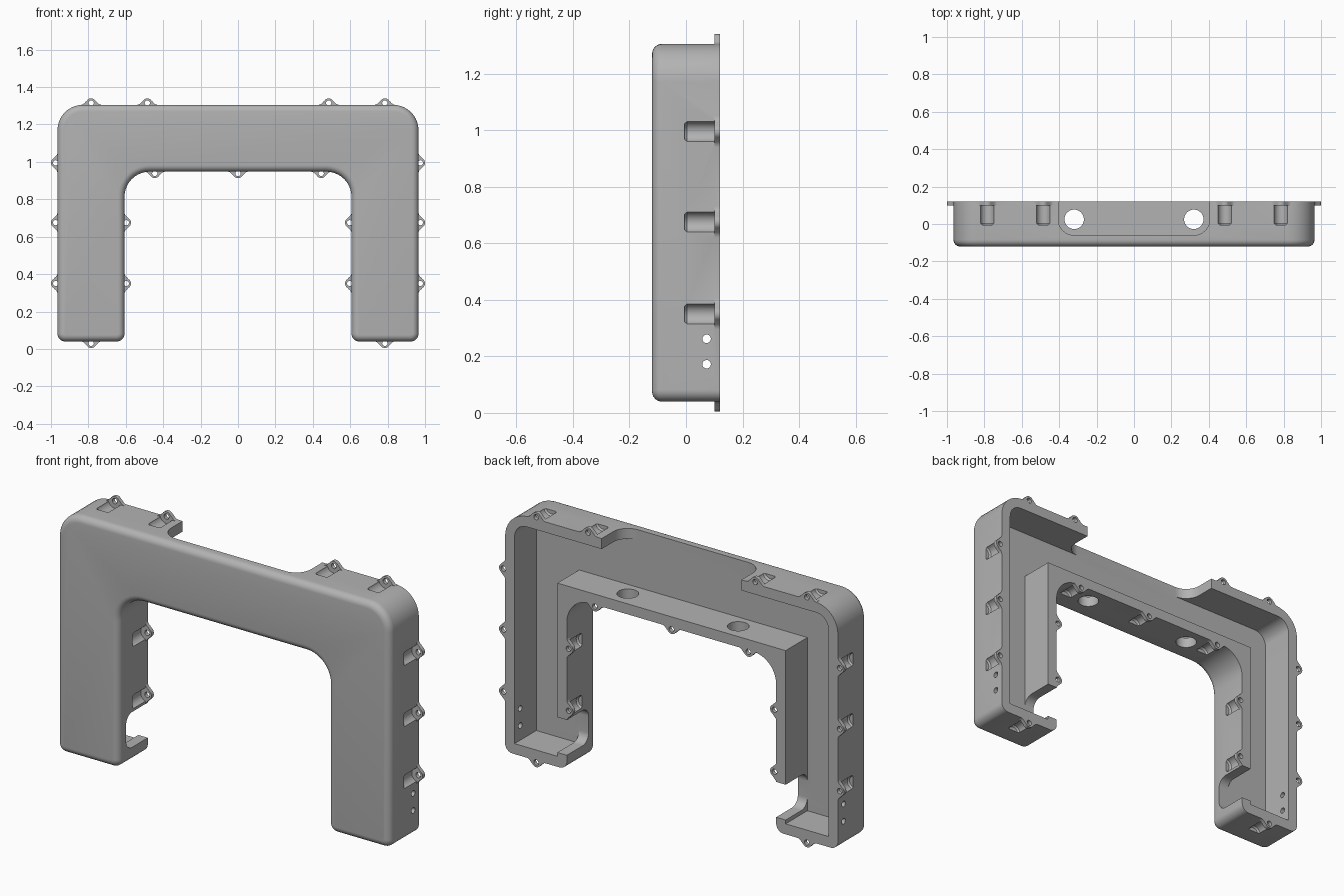
import bpy, bmesh, math
from mathutils import Vector

old = bpy.data.objects.get("Cube")
if old:
    bpy.data.objects.remove(old, do_unlink=True)

# Main dimensions
OUT_X, IN_X = 0.965, 0.607
BOTTOM, TOP, ARCH = 0.04, 1.305, 0.948
FRONT, BACK, FLOOR = -0.12, 0.12, -0.06
WALL, EDGE = 0.055, 0.035
LUG_FRONT = 0.1

grey = bpy.data.materials.new("matte grey")
grey.use_nodes = True
grey.diffuse_color = (0.45, 0.45, 0.45, 1)
grey.node_tree.nodes["Principled BSDF"].inputs["Base Color"].default_value = grey.diffuse_color


def rounded(corners, steps=10):
    """Outline through right-angled corners (a, b, radius)."""
    pts = []
    for i, (a, b, r) in enumerate(corners):
        p = Vector((a, b))
        if r <= 0:
            pts.append(p)
            continue
        u = (Vector(corners[i - 1][:2]) - p).normalized()
        v = (Vector(corners[(i + 1) % len(corners)][:2]) - p).normalized()
        c = p + r * (u + v)
        for k in range(steps + 1):
            t = math.pi / 2 * k / steps
            pts.append(c - r * (v * math.cos(t) + u * math.sin(t)))
    return pts


def arch_outline(d, foot_r, top_r, inner_r):
    """Upside-down U outline, inset by d."""
    X, x, lo, hi, z = OUT_X - d, IN_X + d, BOTTOM + d, TOP - d, ARCH + d
    return rounded([(X, lo, foot_r), (X, hi, top_r), (-X, hi, top_r), (-X, lo, foot_r),
                    (-x, lo, foot_r), (-x, z, inner_r), (x, z, inner_r), (x, lo, foot_r)])


def circle(a, b, r, n=32):
    return [Vector((a + r * math.cos(2 * math.pi * k / n), b + r * math.sin(2 * math.pi * k / n)))
            for k in range(n)]


def place(p, h, axis):
    return {"x": (h, p[0], p[1]), "y": (p[0], h, p[1]), "z": (p[0], p[1], h)}[axis]


def loft(name, solids, axis):
    """Each solid is a list of (outline, height) rings, capped at both ends."""
    bm = bmesh.new()
    for rings in solids:
        loops = [[bm.verts.new(place(p, h, axis)) for p in pts] for pts, h in rings]
        n = len(loops[0])
        for a, b in zip(loops, loops[1:]):
            for i in range(n):
                bm.faces.new((a[i], a[(i + 1) % n], b[(i + 1) % n], b[i]))
        bm.faces.new(loops[0])
        bm.faces.new(loops[-1])
    bmesh.ops.recalc_face_normals(bm, faces=bm.faces)
    mesh = bpy.data.meshes.new(name)
    bm.to_mesh(mesh)
    bm.free()
    mesh.materials.append(grey)
    obj = bpy.data.objects.new(name, mesh)
    bpy.context.collection.objects.link(obj)
    return obj


def prism(pts, lo, hi):
    return [(pts, lo), (pts, hi)]


def combine(target, tool, operation="DIFFERENCE"):
    mod = target.modifiers.new(tool.name, "BOOLEAN")
    mod.operation, mod.solver, mod.object = operation, "EXACT", tool
    bpy.context.view_layer.objects.active = target
    bpy.ops.object.modifier_apply(modifier=mod.name)
    bpy.data.objects.remove(tool, do_unlink=True)


# Housing with rounded front edges
rings = []
for k in range(7):
    t = math.pi / 2 * k / 6
    d = EDGE * (1 - math.sin(t))
    rings.append((arch_outline(d, 0.042 - d, 0.135 - d, 0.135 + d), FRONT + EDGE * (1 - math.cos(t))))
rings.append((arch_outline(0, 0.042, 0.135, 0.135), BACK))
housing = loft("arch_housing", [rings], "y")

# Hollow inside, open at the back
combine(housing, loft("cavity", [prism(arch_outline(WALL, 0, 0.07, 0), FLOOR, 0.3)], "y"))

# Lugs as (wall point, outward direction), mirrored left and right
half = [((x, TOP), (0, 1)) for x in (0.785, 0.485)]
half += [((OUT_X, z), (1, 0)) for z in (0.995, 0.675, 0.35)]
half += [((IN_X, z), (-1, 0)) for z in (0.675, 0.35)]
half += [((0.785, BOTTOM), (0, -1)), ((0.445, ARCH), (0, -1))]
lugs = [((0, ARCH), (0, -1))]
for (x, z), (nx, nz) in half:
    lugs += [((x, z), (nx, nz)), ((-x, z), (-nx, nz))]


def lug_outline(base, normal):
    n = Vector(normal)
    s = Vector((-n.y, n.x))
    side = [(0.055, -0.02), (0.055, 0), (0.045, 0.002), (0.037, 0.008), (0.03, 0.016)]
    tip = [(0.027 * math.cos(a), 0.008 + 0.027 * math.sin(a))
           for a in [math.radians(30 + 15 * k) for k in range(9)]]
    pts = side + tip + [(-a, b) for a, b in reversed(side)]
    return [Vector(base) + s * a + n * b for a, b in pts]


centres = [Vector(b) + Vector(n) * 0.01 for b, n in lugs]

# Screw pockets, lug plates and screw holes
combine(housing, loft("pockets", [[(circle(c.x, c.y, 0.03), -0.005), (circle(c.x, c.y, 0.037), 0.004),
                                   (circle(c.x, c.y, 0.037), LUG_FRONT)] for c in centres], "y"))
combine(housing, loft("lugs", [prism(lug_outline(b, n), LUG_FRONT, BACK) for b, n in lugs], "y"), "UNION")
combine(housing, loft("screw_holes", [prism(circle(c.x, c.y, 0.014, 20), 0.08, 0.2) for c in centres], "y"))

# Wide notch in the top wall
notch = rounded([(-0.405, FLOOR, 0.085), (0.405, FLOOR, 0.085), (0.405, 0.3, 0), (-0.405, 0.3, 0)])
combine(housing, loft("top_notch", [prism(notch, TOP - 0.09, TOP + 0.1)], "z"))

# Notches low on the inner leg walls
leg = rounded([(FLOOR, 0.115, 0.05), (0.3, 0.115, 0), (0.3, 0.3, 0), (FLOOR, 0.3, 0.05)])
combine(housing, loft("leg_notches", [prism(leg, s * 0.55, s * 0.69) for s in (-1, 1)], "x"))

# Cable holes in the crossbar and small holes in the outer leg walls
combine(housing, loft("cable_holes", [prism(circle(x, 0.025, 0.052, 40), ARCH - 0.1, ARCH + 0.15)
                                      for x in (-0.32, 0.32)], "z"))
combine(housing, loft("side_holes", [prism(circle(0.073, z, 0.015, 20), s * 0.85, s * 1.1)
                                     for z in (0.172, 0.262) for s in (-1, 1)], "x"))

# Smooth the rounded surfaces, keep edges crisp
bpy.ops.object.select_all(action="DESELECT")
housing.select_set(True)
bpy.context.view_layer.objects.active = housing
bpy.ops.object.shade_smooth_by_angle(angle=math.radians(30))
